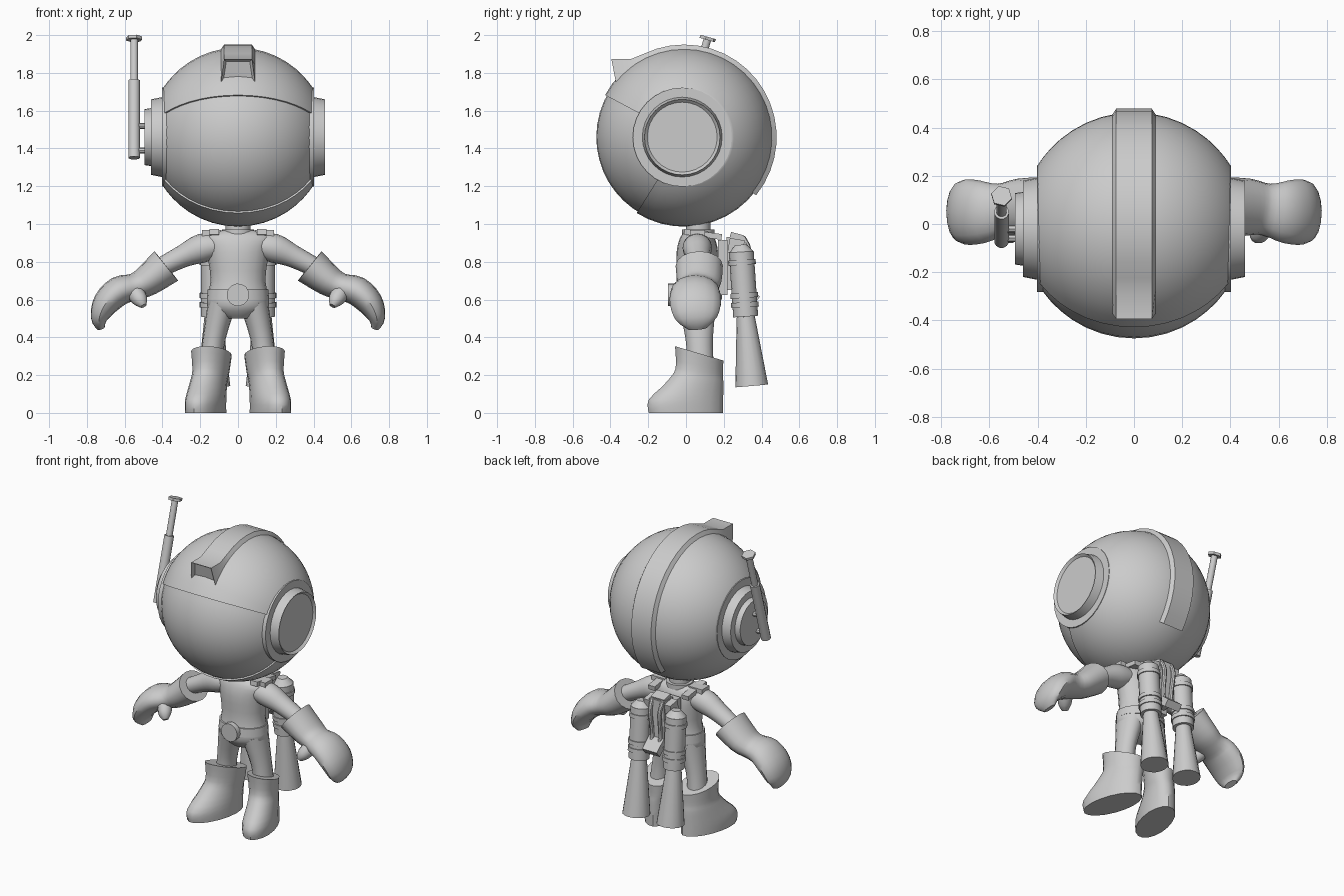
import bpy, bmesh
from math import sin, cos, pi, radians, sqrt
from mathutils import Vector

cube = bpy.data.objects.get("Cube")
if cube:
    bpy.data.objects.remove(cube)

grey = bpy.data.materials.new("plain_grey")
grey.use_nodes = True
colour = (.6, .6, .6, 1)
grey.diffuse_color = colour
grey.node_tree.nodes["Principled BSDF"].inputs["Base Color"].default_value = colour

HEAD = Vector((0, -.01, 1.46))
HELMET, VISOR, FLAT_SIDE = .474, .465, .4
Y = Vector((0, 1, 0))


def skin(name, rows, edit=None):
    """Bridge closed rows of points and cap both ends."""
    bm = bmesh.new()
    rows = [[bm.verts.new(point) for point in row] for row in rows]
    for row, following in zip(rows, rows[1:]):
        for i in range(len(row)):
            bm.faces.new((row[i - 1], row[i], following[i], following[i - 1]))
    front_cap = bm.faces.new(rows[0])
    bm.faces.new(rows[-1])
    bmesh.ops.recalc_face_normals(bm, faces=bm.faces)
    if edit:
        edit(bm, front_cap)
    mesh = bpy.data.meshes.new(name)
    bm.to_mesh(mesh)
    bm.free()
    mesh.materials.append(grey)
    part = bpy.data.objects.new(name, mesh)
    bpy.context.collection.objects.link(part)
    bpy.ops.object.select_all(action='DESELECT')
    part.select_set(True)
    bpy.context.view_layer.objects.active = part
    bpy.ops.object.shade_smooth_by_angle(angle=radians(40))


def ring(centre, u, v, sides):
    angles = [2 * pi * k / sides for k in range(sides)]
    return [centre + u * cos(a) + v * sin(a) for a in angles]


def refine(sections, steps=3):
    """Pass a smooth spline through a few sections."""
    padded = [sections[0], *sections, sections[-1]]
    result = []
    for group in zip(padded, padded[1:], padded[2:], padded[3:]):
        for k in range(steps):
            t = k / steps
            result.append([q + t / 2 * (r - p + t * (2 * p - 5 * q + 4 * r - s + t * (3 * (q - r) + s - p)))
                           for p, q, r, s in zip(*group)])
    return result + [sections[-1]]


def loft(name, sections, side=1, axis=None, edit=None, sides=16):
    """Elliptical sections (x, y, z, width, depth) along a smooth path."""
    sections = refine(sections)
    centres = [Vector((side * x, y, z)) for x, y, z, *_ in sections]
    rows = []
    for i, (centre, section) in enumerate(zip(centres, sections)):
        t = axis or centres[min(i + 1, len(centres) - 1)] - centres[max(i - 1, 0)]
        t = t.normalized()
        u = t.cross(Y).normalized()
        rows.append(ring(centre, u * section[3], t.cross(u) * section[4], sides))
    skin(name, rows, edit)


def turned(name, start, end, radius, tip=None, sides=16, edit=None):
    """Cylinder or cone between two points."""
    start, end = Vector(start), Vector(end)
    t = (end - start).normalized()
    u = t.orthogonal().normalized()
    v = t.cross(u)
    tip = tip or radius
    skin(name, [ring(end, u * tip, v * tip, sides), ring(start, u * radius, v * radius, sides)], edit)


def box(name, centre, size, tilt=0):
    bpy.ops.mesh.primitive_cube_add(size=1, location=centre, rotation=(radians(tilt), 0, 0), scale=size)
    bpy.context.object.name = name
    bpy.context.object.data.materials.append(grey)


def on_head(x, radius, degrees):
    """Point turned about the head's x axis, from the front upwards."""
    a = radians(degrees)
    return HEAD + Vector((x, -radius * cos(a), radius * sin(a)))


def shell(name, radius, start, end, steps):
    """Slice of a hollow ball with flat sides."""
    xs = [FLAT_SIDE * sin(pi * k / 18) for k in range(-9, 10)]
    loop = [(x, sqrt(radius ** 2 - x * x)) for x in xs]
    loop += [(x, r - .02) for x, r in reversed(loop)]
    skin(name, [[on_head(x, r, start + (end - start) * k / steps) for x, r in loop]
                for k in range(steps + 1)])


def recess(thickness, depth):
    """Make an edit that insets the front cap and sinks it."""
    def edit(bm, cap):
        bmesh.ops.inset_individual(bm, faces=[cap], thickness=thickness)
        bmesh.ops.translate(bm, verts=cap.verts, vec=depth)
    return edit


# Helmet and visor
shell("helmet", HELMET, 28, 302, 32)
shell("visor", VISOR, -62, 32, 12)

# Crest strip, lifting at the front into a lamp housing
crest = []
for k in range(21):
    angle = 47 + k * 8.6
    top = HELMET + .016 + .0075 * max(0, 57 - angle)
    foot = angle - 8 if k == 0 else angle
    crest.append([on_head(-.09, VISOR, foot), on_head(-.074, top, angle),
                  on_head(.074, top, angle), on_head(.09, VISOR, foot)])
skin("crest", crest, recess(.018, (0, .02, 0)))

# Ear pieces: a recessed disc on the left, a stepped mount on the right
ear = Vector((0, -.02, HEAD.z))
X = Vector((1, 0, 0))
for side, label in ((1, "left"), (-1, "right")):
    out = X * side
    turned(label + "_ear_ring", ear + out * .37, ear + out * .403, .262, sides=32)
    turned(label + "_ear_drum", ear + out * FLAT_SIDE, ear + out * .46, .212, .2, 32,
           recess(.015, (-.015, 0, 0)) if side > 0 else None)
turned("right_ear_mount", ear - X * .45, ear - X * .495, .155, .148, 32)

# Antenna, leaning back
foot, tip = Vector((-.55, -.07, 1.35)), Vector((-.55, .12, 2))
for height in (.06, .26):
    peg = foot.lerp(tip, height)
    turned("antenna_peg", peg, peg + X * .07, .016, sides=8)
turned("antenna_handle", foot, foot.lerp(tip, .63), .031, sides=12)
turned("antenna_rod", foot.lerp(tip, .6), foot.lerp(tip, .97), .021, sides=12)
turned("antenna_cap", foot.lerp(tip, .96), foot.lerp(tip, .985), .044, sides=6)

# Torso, neck, belt and buckle
up = Vector((0, 0, 1))
loft("torso", [(0, .06, z, width, depth) for z, width, depth in (
    (.5, .08, .07), (.57, .165, .125), (.7, .145, .11), (.85, .165, .11),
    (.93, .185, .09), (.965, .1, .06))], sides=20)
neck = Vector((0, .065, .94))
turned("neck", neck, neck + up * .08, .065)
turned("neck_ring", neck, neck + up * .032, .085)
loft("belt", [(0, .06, .6, .165, .132), (0, .06, .655, .16, .127)], axis=up, sides=20)
turned("buckle", (0, -.06, .625), (0, -.095, .625), .06, sides=14)

for side, label in ((1, "left"), (-1, "right")):
    # Arm, glove and thumb
    loft(label + "_arm", [(.1, .06, .885, .06, .07), (.19, .06, .872, .077, .078),
                          (.29, .065, .83, .06, .065), (.42, .07, .765, .05, .055)], side)
    loft(label + "_glove", [(.38, .07, .778, .1, .125), (.48, .07, .7, .083, .118),
                            (.55, .06, .667, .071, .108), (.63, .05, .645, .078, .13),
                            (.7, .05, .58, .07, .135), (.735, .055, .5, .045, .11),
                            (.725, .06, .446, .02, .05)], side)
    loft(label + "_thumb", [(.56, .02, .66, .05, .05), (.52, -.04, .6, .042, .042),
                            (.5, -.06, .566, .018, .018)], side, sides=10)

    # Leg, and a boot with slanted top and turned-out toe
    loft(label + "_leg", [(.085, .06, .58, .075, .1), (.125, .07, .4, .06, .073),
                          (.14, .075, .28, .06, .07)], side)

    def shape_boot(bm, cap):
        for vert in bm.verts:
            slant = max(0, vert.co.z - .15) * 1.8
            vert.co.x -= side * .22 * (vert.co.y - .05)
            vert.co.z -= slant * (vert.co.y - .07)

    loft(label + "_boot", [(.16, 0, 0, .1, .2), (.16, 0, .07, .1, .2), (.155, .05, .165, .093, .15),
                           (.148, .07, .22, .094, .127), (.145, .07, .315, .104, .13)],
         side, up, shape_boot, 18)

    # Jet tank with domed top, bands and exhaust cone
    base, top = Vector((side * .13, .316, .51)), Vector((side * .13, .29, .89))
    turned(label + "_tank", base, base.lerp(top, .9), .066)
    turned(label + "_tank_dome", base.lerp(top, .9), top, .064, .03)
    for height in (.13, .26, .72):
        turned(label + "_tank_band", base.lerp(top, height), base.lerp(top, height + .07), .073)
    turned(label + "_exhaust", base, (side * .128, .348, .143), .048, .087)

    # Shoulder strap and clip, and the pipe down the pack
    box(label + "_strap", (side * .125, .09, .945), (.05, .2, .03), -8)
    box(label + "_clip", (side * .14, .06, .95), (.1, .08, .035))
    loft(label + "_pipe", [(.04, .3, .93, .014, .014), (.035, .335, .85, .014, .014),
                           (.03, .315, .68, .014, .014), (.03, .37, .6, .014, .014)], side, sides=8)

# Pack body with sloping foot, mounting plate and tank bracket
box("pack_body", (0, .265, .79), (.11, .1, .28))
box("pack_top", (0, .265, .92), (.1, .07, .06), -15)
box("pack_foot", (0, .33, .635), (.11, .12, .05), -40)
box("pack_plate", (0, .195, .77), (.16, .05, .29))
box("tank_bracket", (0, .265, .88), (.2, .08, .08), -10)
